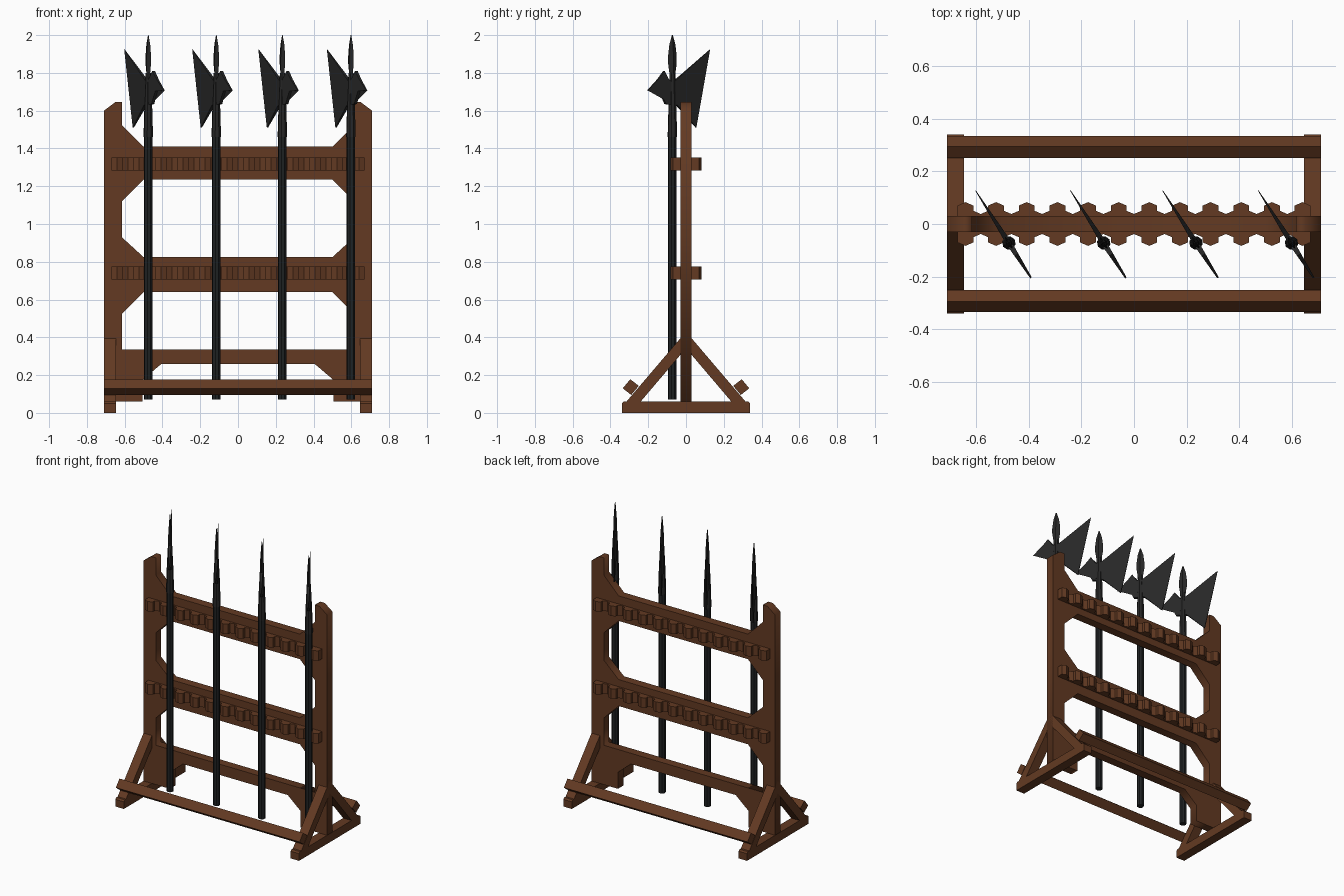
import bpy, bmesh, math
from mathutils import Matrix, Vector

if "Cube" in bpy.data.objects:
    bpy.data.objects.remove(bpy.data.objects["Cube"])


def material(name, rgb):
    m = bpy.data.materials.new(name)
    m.diffuse_color = (*rgb, 1)
    m.use_nodes = True
    m.node_tree.nodes["Principled BSDF"].inputs["Base Color"].default_value = m.diffuse_color
    return m


WOOD = material("wood", (0.125, 0.042, 0.016))
IRON = material("iron", (0.02, 0.02, 0.02))
DARK = material("dark_pole", (0.014, 0.016, 0.017))


def finish(name, bm, mat):
    bmesh.ops.recalc_face_normals(bm, faces=bm.faces)
    me = bpy.data.meshes.new(name)
    bm.to_mesh(me)
    bm.free()
    me.materials.append(mat)
    ob = bpy.data.objects.new(name, me)
    bpy.context.collection.objects.link(ob)
    return ob


def prism(name, pts, axis, lo, hi, mat):
    """Extrude a 2D outline along axis 'x' (pts = y,z) or 'z' (pts = x,y)."""
    bm = bmesh.new()
    put = {"x": lambda p, d: (d, p[0], p[1]), "z": lambda p, d: (p[0], p[1], d)}[axis]
    a = [bm.verts.new(put(p, lo)) for p in pts]
    b = [bm.verts.new(put(p, hi)) for p in pts]
    bm.faces.new(a)
    bm.faces.new(b[::-1])
    for i in range(len(pts)):
        j = (i + 1) % len(pts)
        bm.faces.new((a[i], a[j], b[j], b[i]))
    return finish(name, bm, mat)


def mirrored(half):
    return half + [(-x, z) for x, z in reversed(half)]


# Frame: one flat panel of posts, rails and corner brackets with openings
outlines = [
    mirrored([(-.405, .26), (-.505, .175), (-.505, .06), (-.71, .06), (-.71, 1.60),
              (-.65, 1.645), (-.615, 1.645), (-.615, 1.525), (-.50, 1.41)]),
    mirrored([(-.50, .825), (-.615, .93), (-.615, 1.12), (-.50, 1.235)]),
    mirrored([(-.615, .335), (-.615, .525), (-.50, .64)]),
]
cu = bpy.data.curves.new("frame_panel", "CURVE")
cu.dimensions = "2D"
cu.fill_mode = "BOTH"
cu.extrude = 0.03
for pts in outlines:
    s = cu.splines.new("POLY")
    s.points.add(len(pts) - 1)
    for p, (x, z) in zip(s.points, pts):
        p.co = (x, z, 0, 1)
    s.use_cyclic_u = True
frame = bpy.data.objects.new("frame_panel", cu)
frame.rotation_euler.x = math.pi / 2
cu.materials.append(WOOD)
bpy.context.collection.objects.link(frame)
bpy.context.view_layer.objects.active = frame
frame.select_set(True)
bpy.ops.object.convert(target="MESH")

# Feet and diagonal braces at both ends
for side, x0, x1 in (("left", -.71, -.645), ("right", .645, .71)):
    prism(f"{side}_foot", [(-.34, 0), (.34, 0), (.34, .05), (.33, .06), (-.33, .06), (-.34, .05)],
          "x", x0, x1, WOOD)
    for end, s in (("front", -1), ("back", 1)):
        prism(f"{side}_{end}_brace",
              [(0, .43), (s * .315, .06), (s * .24, .06), (s * .0, .342)], "x", x0, x1, WOOD)

# Long stretchers lying on the braces
for end, s in (("front", -1), ("back", 1)):
    prism(f"{end}_stretcher",
          [(s * .335, .13), (s * .295, .178), (s * .25, .143), (s * .29, .095)],
          "x", -.71, .71, WOOD)

# Notched racks, twelve teeth on each long side
PITCH = 1.28 / 11
row = []
for i in range(12):
    c = -.64 + i * PITCH
    row += [(c - .03, .05), (c - .03, .07), (c, .083), (c + .03, .07), (c + .03, .05)]
    if i < 11:
        row.append((c + PITCH / 2, .038))
rack = row + [(x, -y) for x, y in reversed(row)]
for name, z in (("lower_rack", .705), ("upper_rack", 1.283)):
    prism(name, rack, "z", z, z + .07, WOOD)


def lathe(bm, rings, sides=8):
    """Stack of (z, half width, half depth) rings, capped at both ends."""
    loops = []
    for z, rx, ry in rings:
        loops.append([bm.verts.new((rx * math.cos(a), ry * math.sin(a), z))
                      for a in (2 * math.pi * k / sides for k in range(sides))])
    for a, b in zip(loops, loops[1:]):
        for k in range(sides):
            j = (k + 1) % sides
            bm.faces.new((a[k], a[j], b[j], b[k]))
    bm.faces.new(loops[0])
    bm.faces.new(loops[-1])


def plate(bm, pts):
    """Flat blade outline (u, z), thinning away from the pole."""
    def thick(u):
        return .0012 + .010 * max(0, 1 - abs(u) / .2)
    a = [bm.verts.new((u, thick(u), z)) for u, z in pts]
    b = [bm.verts.new((u, -thick(u), z)) for u, z in pts]
    bmesh.ops.triangulate(bm, faces=[bm.faces.new(a), bm.faces.new(b[::-1])])
    for i in range(len(pts)):
        j = (i + 1) % len(pts)
        bm.faces.new((a[i], a[j], b[j], b[i]))


# Four halberds standing in the notches, heads turned at an angle
turn = math.atan2(.844, -.536)
for i, x in enumerate((-.475, -.115, .235, .598)):
    place = Matrix.Translation((x, -.072, 0)) @ Matrix.Rotation(turn, 4, "Z")

    bm = bmesh.new()
    lathe(bm, [(.07, .023, .023), (1.47, .023, .023)])
    finish(f"halberd_{i + 1}_pole", bm, DARK).matrix_world = place

    bm = bmesh.new()
    lathe(bm, [(1.46, .026, .026), (1.63, .021, .021), (1.80, .015, .013)])
    finish(f"halberd_{i + 1}_socket", bm, IRON).matrix_world = place

    bm = bmesh.new()
    lathe(bm, [(1.76, .018, .012), (1.80, .019, .012), (1.85, .027, .012),
               (1.89, .027, .010), (1.95, .019, .006), (2.0, .003, .002)], 4)
    finish(f"halberd_{i + 1}_spike", bm, IRON).matrix_world = place

    bm = bmesh.new()
    plate(bm, [(.0, 1.75), (.05, 1.785), (.236, 1.925), (.148, 1.51), (.032, 1.625), (0, 1.64)])
    finish(f"halberd_{i + 1}_axe_blade", bm, IRON).matrix_world = place

    bm = bmesh.new()
    plate(bm, [(0, 1.745), (-.027, 1.765), (-.053, 1.81), (-.093, 1.765), (-.157, 1.707),
               (-.08, 1.703), (-.045, 1.635), (0, 1.63)])
    finish(f"halberd_{i + 1}_back_hook", bm, IRON).matrix_world = place
